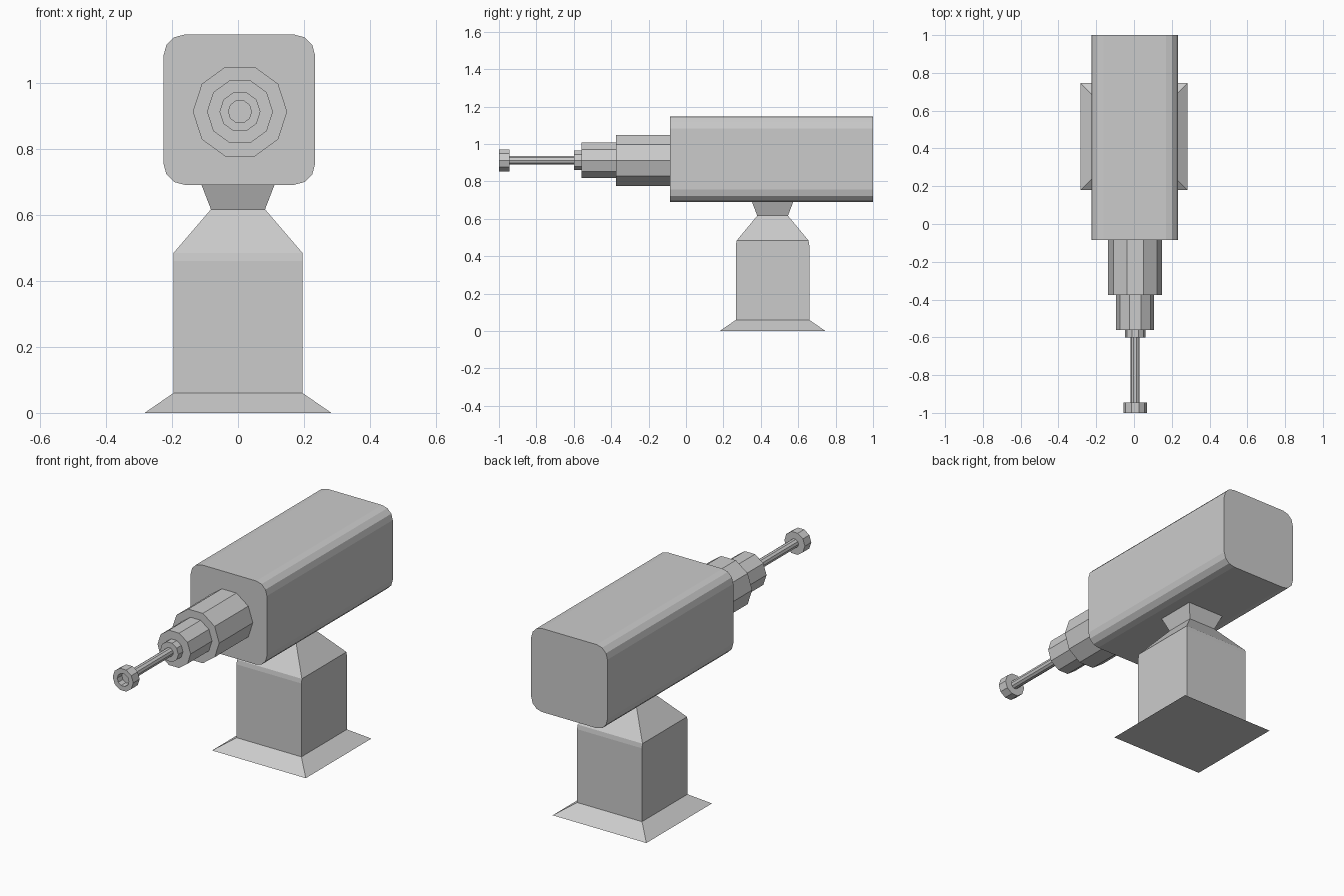
import bpy, bmesh, math

if "Cube" in bpy.data.objects:
    bpy.data.objects.remove(bpy.data.objects["Cube"])

AX, AZ = 0.006, 0.913   # barrel axis
PY = 0.463              # pedestal centre in y


def loft(name, rings, cap_start=True, cap_end=True):
    """Skin a list of equal-length rings of points."""
    bm = bmesh.new()
    rows = [[bm.verts.new(p) for p in r] for r in rings]
    n = len(rows[0])
    for a, b in zip(rows, rows[1:]):
        for i in range(n):
            j = (i + 1) % n
            bm.faces.new((a[i], a[j], b[j], b[i]))
    if cap_start:
        bm.faces.new(rows[0][::-1])
    if cap_end:
        bm.faces.new(rows[-1])
    bmesh.ops.recalc_face_normals(bm, faces=bm.faces)
    me = bpy.data.meshes.new(name)
    bm.to_mesh(me)
    bm.free()
    ob = bpy.data.objects.new(name, me)
    bpy.context.collection.objects.link(ob)
    return ob


def square(hx, hy, z):
    return [(sx * hx, PY + sy * hy, z) for sx, sy in ((-1, -1), (1, -1), (1, 1), (-1, 1))]


def decagon(r, y):
    return [(AX + r * math.cos(math.tau * i / 10), y, AZ + r * math.sin(math.tau * i / 10))
            for i in range(10)]


def rounded(cx, cz, hx, hz, r, y, seg=3):
    pts = []
    for k, (sx, sz) in enumerate(((1, 1), (-1, 1), (-1, -1), (1, -1))):
        for s in range(seg + 1):
            a = math.pi / 2 * (k + s / seg)
            pts.append((cx + sx * (hx - r) + r * math.cos(a), y,
                        cz + sz * (hz - r) + r * math.sin(a)))
    return pts


# Flared foot, square column, tapered shoulder and mounting neck
loft("pedestal", [square(*s) for s in (
    (0.283, 0.283, 0), (0.196, 0.196, 0.06), (0.196, 0.196, 0.46), (0.196, 0.192, 0.484),
    (0.082, 0.082, 0.617), (0.111, 0.111, 0.692))])

# Long housing with rounded corners
loft("housing", [rounded(0.004, 0.919, 0.23, 0.228, 0.065, y) for y in (-0.085, 1.0)])

# Stepped barrel sections
for name, r, y0, y1 in (("barrel_rear", 0.143, -0.375, -0.085),
                        ("barrel_front", 0.1, -0.56, -0.375),
                        ("barrel_collar", 0.054, -0.6, -0.56),
                        ("barrel_rod", 0.024, -0.95, -0.6)):
    loft(name, [decagon(r, y0), decagon(r, y1)])

# Muzzle ring with a recessed bore
loft("muzzle", [decagon(r, y) for r, y in (
    (0.062, -0.945), (0.062, -1.0), (0.035, -1.0), (0.035, -0.96))])
